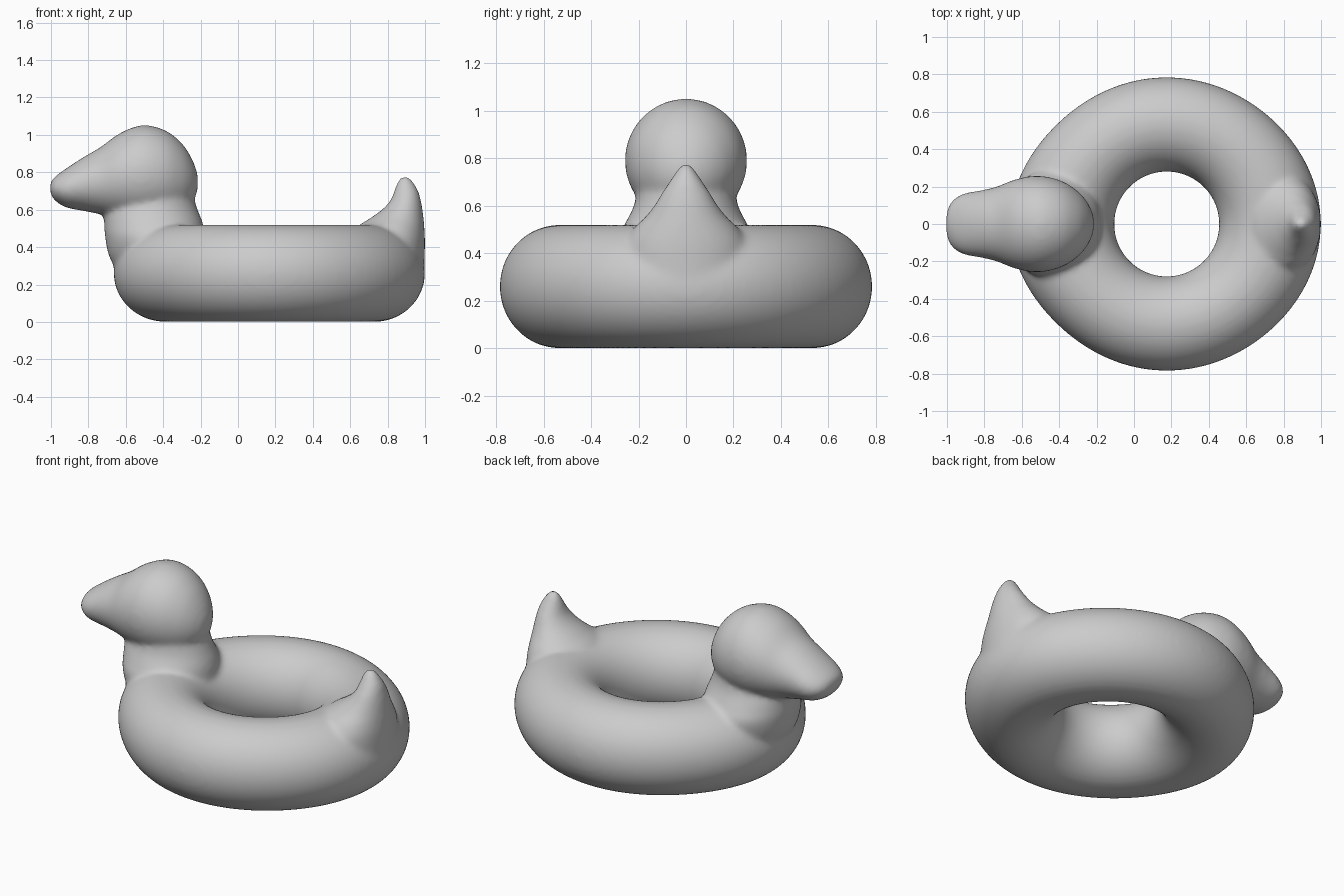
import bpy, bmesh
from math import sin, cos, tau
from mathutils import Vector

cube = bpy.data.objects.get("Cube")
if cube:
    bpy.data.objects.remove(cube)

SIDES = 40
CENTRE_X = 0.175


def skin(bm, loops, closed):
    """Bridge a list of vertex loops, closing the chain or capping its ends."""
    rings = [[bm.verts.new(p) for p in loop] for loop in loops]
    pairs = list(zip(rings, rings[1:]))
    if closed:
        pairs.append((rings[-1], rings[0]))
    else:
        bm.faces.new(rings[0][::-1])
        bm.faces.new(rings[-1])
    for a, b in pairs:
        for i in range(SIDES):
            j = (i + 1) % SIDES
            bm.faces.new((a[i], a[j], b[j], b[i]))


def oval(axis, pos, low, high, half):
    """Oval section across x or z, spanning low to high and +-half in y."""
    mid, rad = (low + high) / 2, (high - low) / 2
    loop = []
    for i in range(SIDES):
        t = tau * i / SIDES
        u, y = mid + rad * cos(t), half * sin(t)
        loop.append(Vector((pos, y, u)) if axis == "x" else Vector((u, y, pos)))
    return loop


def refine(rows, steps=5):
    """Smoothly interpolate the section rows with a Catmull-Rom spline."""
    out = []
    for k in range(len(rows) - 1):
        p = [rows[min(max(k + d, 0), len(rows) - 1)] for d in (-1, 0, 1, 2)]
        for s in range(steps):
            t = s / steps
            out.append([b + t / 2 * (c - a + t * (2 * a - 5 * b + 4 * c - d
                        + t * (3 * (b - c) + d - a))) for a, b, c, d in zip(*p)])
    return out + [rows[-1]]


bm = bmesh.new()

# Inflated ring, slightly drawn out towards the chest and the tail
ring = []
for k in range(96):
    a = tau * k / 96
    c = cos(a)
    outer = 0.785 + (0.04 * c ** 4 if c > 0 else 0.055 * c ** 6)
    mid, rad = (outer + 0.28) / 2, (outer - 0.28) / 2
    loop = []
    for i in range(SIDES):
        t = tau * i / SIDES
        r = mid + rad * cos(t)
        loop.append(Vector((CENTRE_X + r * c, r * sin(a), 0.26 + 0.26 * sin(t))))
    ring.append(loop)
skin(bm, ring, True)

# Neck: height, front x, back x, half width
neck = [(0.20, -0.60, -0.25, 0.20), (0.34, -0.685, -0.17, 0.27),
        (0.45, -0.71, -0.175, 0.29), (0.52, -0.715, -0.185, 0.26),
        (0.60, -0.71, -0.215, 0.22), (0.70, -0.64, -0.25, 0.20)]

# Head and bill: x, underside, top, half width
head = [(-1.005, 0.69, 0.745, 0.05), (-0.98, 0.65, 0.775, 0.115),
        (-0.92, 0.612, 0.82, 0.16), (-0.82, 0.592, 0.885, 0.18),
        (-0.735, 0.575, 0.935, 0.20), (-0.63, 0.55, 1.01, 0.24),
        (-0.51, 0.53, 1.052, 0.258), (-0.39, 0.545, 1.025, 0.232),
        (-0.30, 0.585, 0.955, 0.175), (-0.245, 0.64, 0.87, 0.11),
        (-0.215, 0.70, 0.79, 0.04)]

# Tail: height, inner x, outer x, half width
tail = [(0.25, 0.68, 0.995, 0.26), (0.42, 0.63, 1.0, 0.26),
        (0.50, 0.63, 0.997, 0.225), (0.55, 0.70, 0.993, 0.175),
        (0.60, 0.77, 0.987, 0.135), (0.65, 0.815, 0.978, 0.105),
        (0.70, 0.835, 0.965, 0.072), (0.745, 0.85, 0.94, 0.042),
        (0.778, 0.872, 0.915, 0.018)]

for axis, rows in (("z", neck), ("x", head), ("z", tail)):
    skin(bm, [oval(axis, *row) for row in refine(rows)], False)

bmesh.ops.recalc_face_normals(bm, faces=bm.faces)
mesh = bpy.data.meshes.new("duck_swim_ring")
bm.to_mesh(mesh)
bm.free()
duck = bpy.data.objects.new("duck_swim_ring", mesh)
bpy.context.collection.objects.link(duck)

# Plain grey vinyl
grey = bpy.data.materials.new("plain_grey")
grey.use_nodes = True
grey.diffuse_color = (0.6, 0.6, 0.6, 1)
grey.node_tree.nodes["Principled BSDF"].inputs["Base Color"].default_value = (0.6, 0.6, 0.6, 1)
mesh.materials.append(grey)

# Fuse the parts into one skin and soften the joins
fuse = duck.modifiers.new("fuse", "REMESH")
fuse.mode = "VOXEL"
fuse.voxel_size = 0.014
fuse.use_smooth_shade = True
soften = duck.modifiers.new("soften", "SMOOTH")
soften.factor = 0.5
soften.iterations = 14
